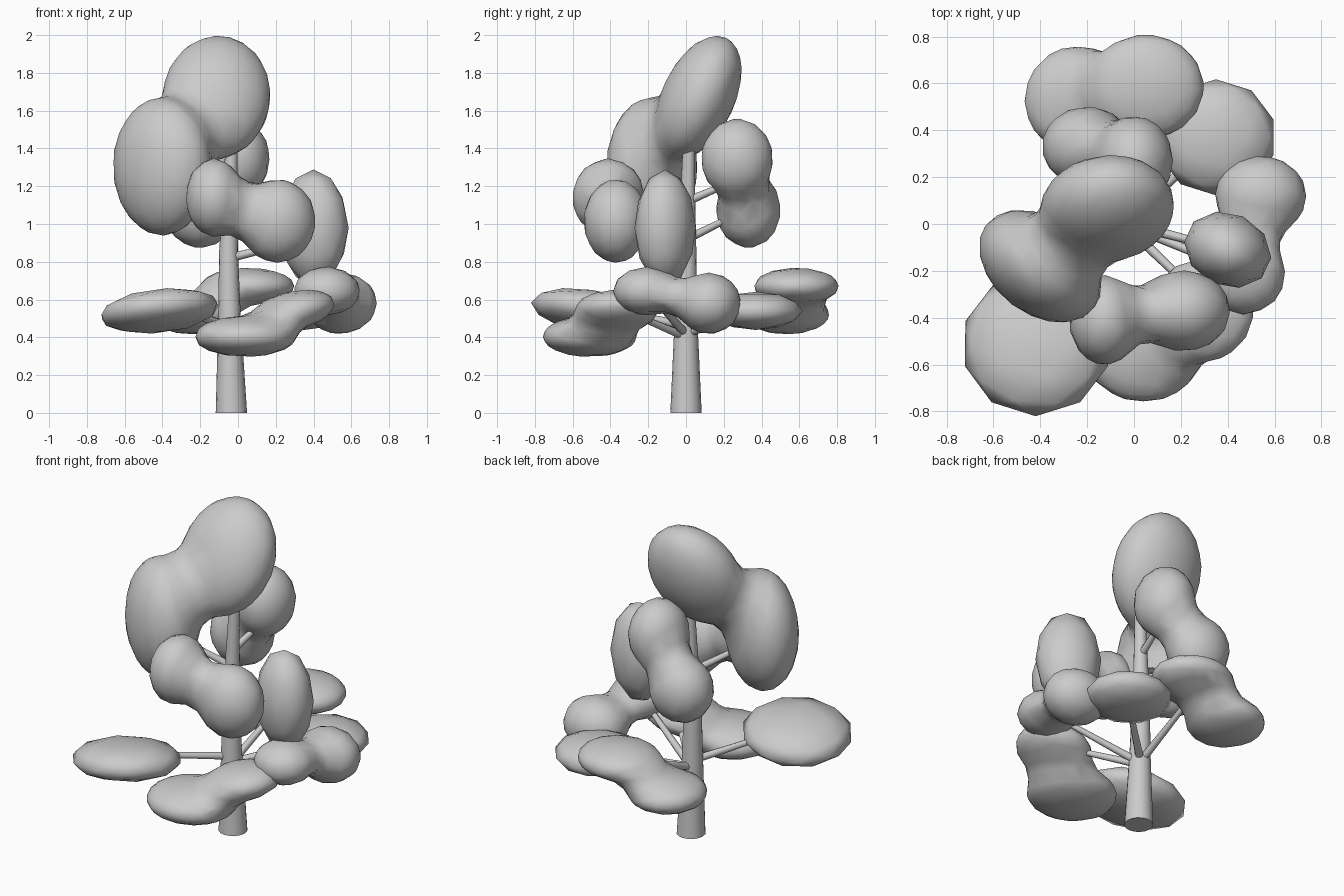
import bpy, bmesh
from math import radians
from mathutils import Vector, Matrix, Euler

if "Cube" in bpy.data.objects:
    bpy.data.objects.remove(bpy.data.objects["Cube"])


def add_object(name, bm):
    bmesh.ops.recalc_face_normals(bm, faces=bm.faces)
    mesh = bpy.data.meshes.new(name)
    bm.to_mesh(mesh)
    bm.free()
    ob = bpy.data.objects.new(name, mesh)
    bpy.context.collection.objects.link(ob)
    return ob


def tube(name, rings, sides):
    """Skin rings (x, y, z, radius); each ring faces along the overall direction."""
    bm = bmesh.new()
    axis = Vector(rings[-1][:3]) - Vector(rings[0][:3])
    rot = Matrix() if name == "trunk" else axis.to_track_quat('Z', 'Y').to_matrix().to_4x4()
    loops = []
    for x, y, z, r in rings:
        m = Matrix.Translation((x, y, z)) @ rot
        loops.append(bmesh.ops.create_circle(bm, segments=sides, radius=r, matrix=m)["verts"])
    for a, b in zip(loops, loops[1:]):
        for i in range(sides):
            j = (i + 1) % sides
            bm.faces.new((a[i], a[j], b[j], b[i]))
    bm.faces.new(loops[0])
    bm.faces.new(loops[-1])
    for f in bm.faces:
        f.smooth = len(f.verts) == 4
    return add_object(name, bm)


def offset(ob, name, distance):
    mod = ob.modifiers.new(name, 'DISPLACE')
    mod.mid_level = 0
    mod.strength = distance


def foliage(name, *blobs):
    """One or more ellipsoids (centre, semi-axes, rotation); groups melt together."""
    merged = len(blobs) > 1
    bm = bmesh.new()
    for centre, size, rot in blobs:
        m = Matrix.LocRotScale(Vector(centre), Euler([radians(a) for a in rot]), Vector(size) * 1.01)
        bmesh.ops.create_icosphere(bm, subdivisions=3 if merged else 2, radius=1, matrix=m)
    for f in bm.faces:
        f.smooth = True
    ob = add_object(name, bm)
    if merged:
        # grow, fuse, soften and shrink back, which fills the necks between blobs
        offset(ob, "grow", 0.07)
        remesh = ob.modifiers.new("melt", 'REMESH')
        remesh.mode = 'VOXEL'
        remesh.voxel_size = 0.03
        remesh.use_smooth_shade = True
        smooth = ob.modifiers.new("soften", 'SMOOTH')
        smooth.factor = 0.5
        smooth.iterations = 8
        offset(ob, "shrink", -0.066)
        low = ob.modifiers.new("reduce", 'DECIMATE')
        low.ratio = 0.09
    return ob


# Trunk
tube("trunk", [(-.035, 0, 0, .083), (-.045, 0, .5, .06), (-.05, .005, .85, .05),
               (-.04, .01, 1.2, .037), (-.03, .02, 1.6, .028)], 16)

# Foliage clumps
N = (0, 0, 0)
foliage("crown_foliage",
        ((-.115, .065, 1.67), (.285, .19, .35), (-25, 8, 0)),
        ((-.40, -.18, 1.305), (.29, .20, .365), (0, 0, -38)))
foliage("front_foliage",
        ((-.125, -.41, 1.14), (.15, .19, .205), N),
        ((.21, -.37, 1.015), (.20, .17, .22), N))
foliage("right_foliage", ((.40, -.11, .98), (.19, .155, .305), (0, 0, -25)))
foliage("back_foliage",
        ((.0, .27, 1.345), (.165, .19, .21), N),
        ((-.20, .33, 1.075), (.19, .17, .20), N))
foliage("low_left_foliage", ((-.415, -.51, .54), (.32, .31, .11), (-8, -6, 0)))
foliage("low_front_foliage",
        ((.04, -.51, .405), (.27, .25, .105), N),
        ((.29, -.37, .54), (.225, .22, .10), (0, -12, 0)))
foliage("low_right_foliage",
        ((.47, -.21, .645), (.175, .175, .125), N),
        ((.54, .12, .58), (.195, .17, .16), N))
foliage("low_back_foliage",
        ((.05, .585, .67), (.25, .225, .095), N),
        ((-.24, .53, .52), (.23, .23, .10), N))
foliage("low_back_right_foliage", ((.35, .37, .54), (.255, .245, .10), N))

# Branches: height on the trunk, then the foliage point they reach
branches = [
    (.46, (-.34, -.42, .55)), (.40, (.27, -.30, .53)), (.41, (.42, -.19, .63)),
    (.42, (-.02, .50, .63)), (.42, (.32, .33, .54)), (.82, (.36, -.10, .92)),
    (.92, (-.19, .29, 1.06)), (1.12, (.0, .24, 1.22)), (1.02, (-.32, -.16, 1.2)),
]
for i, (z, tip) in enumerate(branches):
    tube(f"branch_{i + 1}", [(-.045, .005, z, .024), (*tip, .015)], 8)
